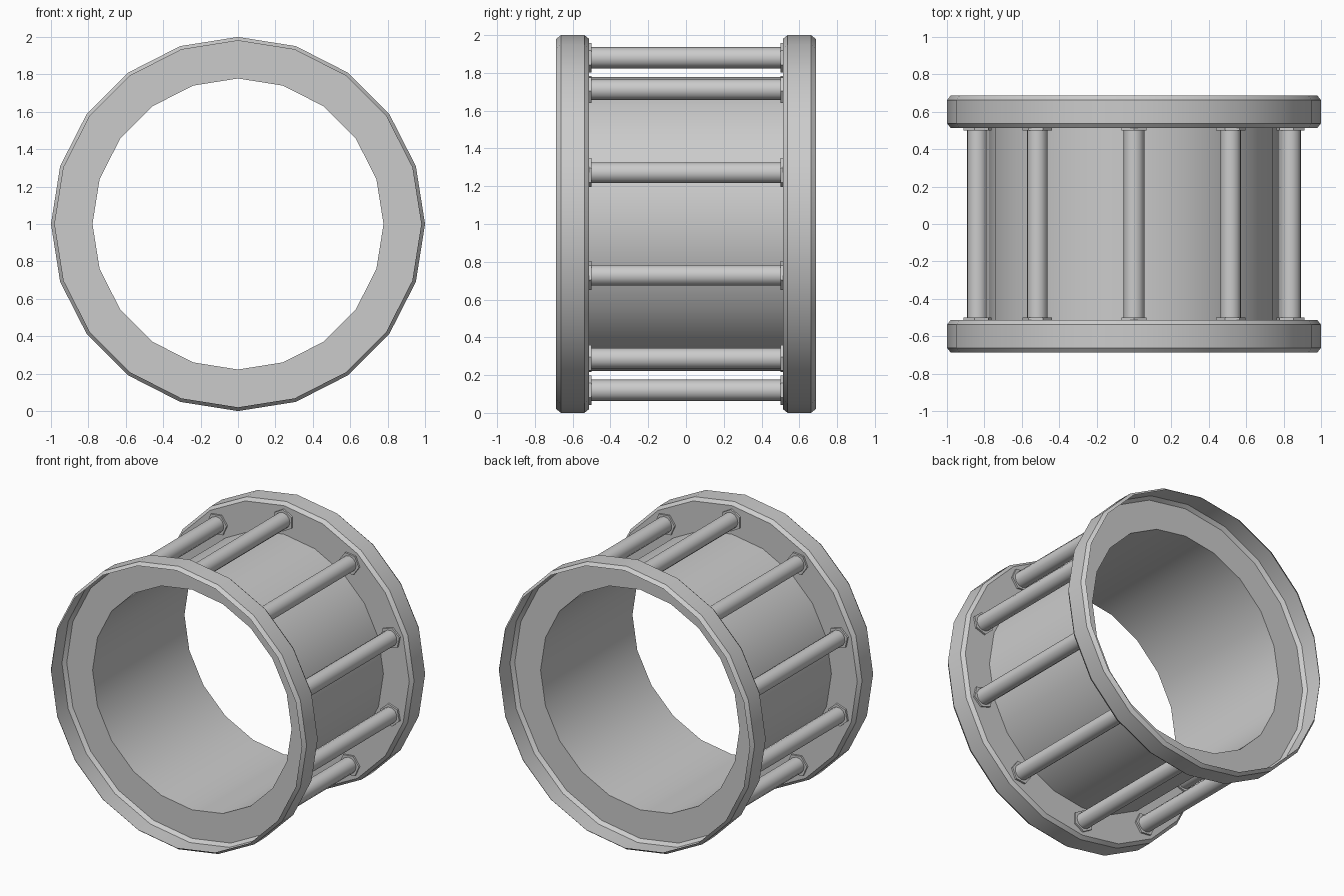
import bpy, bmesh, math
from mathutils import Matrix

if "Cube" in bpy.data.objects:
    bpy.data.objects.remove(bpy.data.objects["Cube"])

SIDES = 20
RODS = 10
CENTRE_Z = 1.0


def finish(name, bm):
    mesh = bpy.data.meshes.new(name)
    bm.to_mesh(mesh)
    bm.free()
    ob = bpy.data.objects.new(name, mesh)
    bpy.context.collection.objects.link(ob)
    bpy.ops.object.select_all(action='DESELECT')
    ob.select_set(True)
    bpy.context.view_layer.objects.active = ob
    bpy.ops.object.shade_smooth_by_angle(angle=math.radians(34))
    return ob


def lathe(name, profile):
    """Open (radius, y) profile turned around the y axis."""
    bm = bmesh.new()
    rings = []
    for i in range(SIDES):
        a = 2 * math.pi * i / SIDES
        rings.append([bm.verts.new((r * math.sin(a), y, CENTRE_Z + r * math.cos(a)))
                      for r, y in profile])
    for i in range(SIDES):
        p, q = rings[i], rings[(i + 1) % SIDES]
        for j in range(len(profile) - 1):
            bm.faces.new((p[j], p[j + 1], q[j + 1], q[j]))
    # the profile runs from back to front, so turn the faces outward if needed
    bm.normal_update()
    wall = max(bm.faces, key=lambda f: f.calc_center_median().z)
    if wall.normal.z < 0:
        bmesh.ops.reverse_faces(bm, faces=bm.faces)
    return finish(name, bm)


def prism(name, sides, radius, y0, y1, angle):
    """Prism along y on the rod circle, with a corner pointing outward."""
    bm = bmesh.new()
    bmesh.ops.create_cone(bm, cap_ends=True, segments=sides, radius1=radius,
                          radius2=radius, depth=y1 - y0)
    mat = (Matrix.Translation((0, 0, CENTRE_Z)) @ Matrix.Rotation(angle, 4, 'Y')
           @ Matrix.Translation((0, (y0 + y1) / 2, 0.88))
           @ Matrix.Rotation(math.pi / 2, 4, 'X'))
    bmesh.ops.transform(bm, matrix=mat, verts=bm.verts)
    return finish(name, bm)


# Spool body: thin drum with a chamfered, outward-open cup rim at each end
half = [(0.98, 0.687), (1.0, 0.662), (1.0, 0.538), (0.98, 0.513), (0.778, 0.513)]
lathe("spool_body", half + [(r, -y) for r, y in reversed(half)])

# Rods around the drum with a hexagonal collar at each end
for i in range(RODS):
    a = 2 * math.pi * i / RODS
    prism(f"rod_{i}", 12, 0.056, -0.513, 0.513, a)
    prism(f"front_collar_{i}", 6, 0.078, -0.513, -0.50, a)
    prism(f"back_collar_{i}", 6, 0.078, 0.50, 0.513, a)
